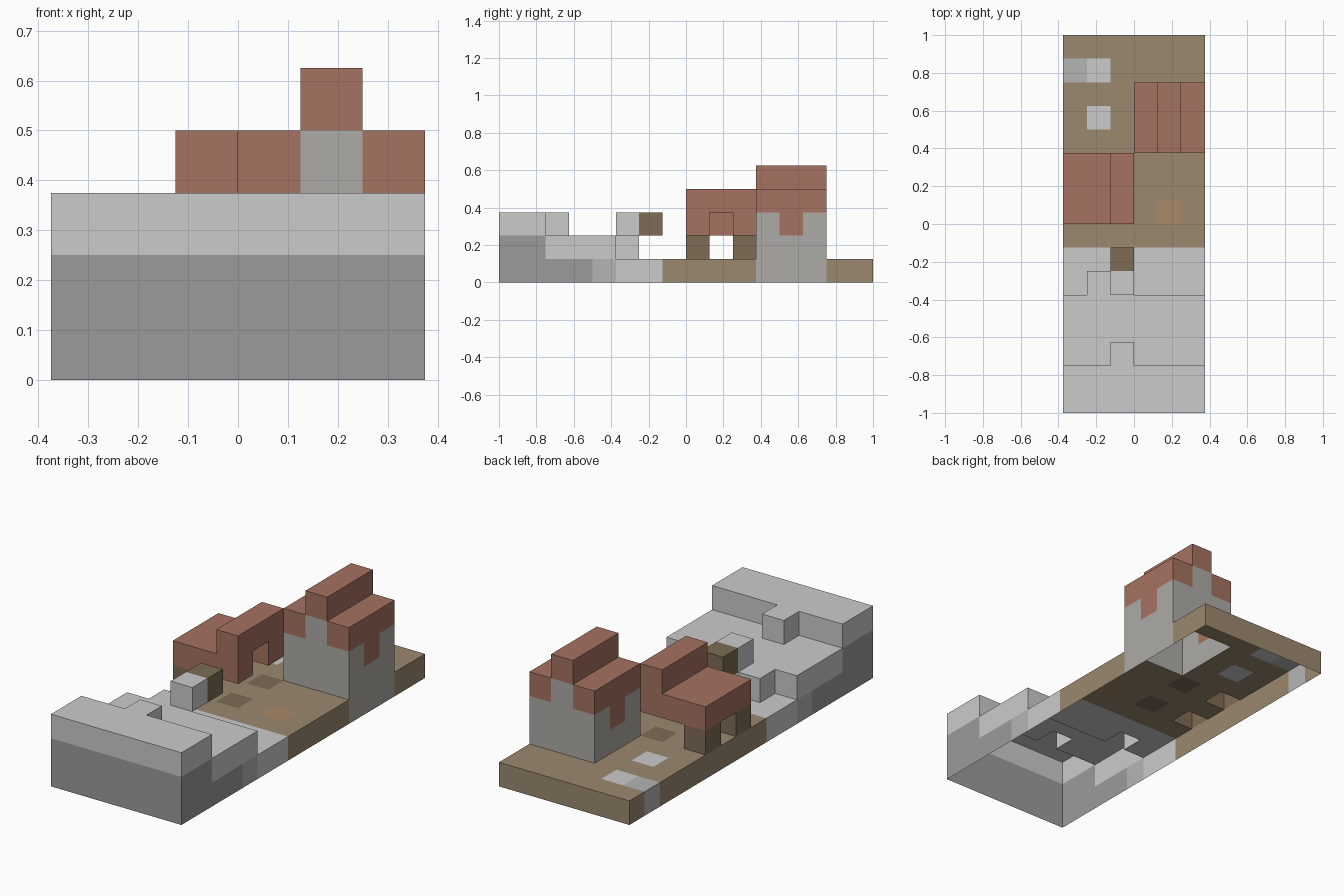
import bpy, bmesh
from mathutils import Vector

if "Cube" in bpy.data.objects:
    bpy.data.objects.remove(bpy.data.objects["Cube"])

U = 0.125                      # block size
ORIGIN = Vector((-0.375, -1.0, 0.0))
cells = {}                     # block position -> part name
colours = {}

RED, BROWN, TAN = (0.38, 0.17, 0.12, 1), (0.21, 0.15, 0.09, 1), (0.33, 0.25, 0.16, 1)
ORANGE, STONE = (0.40, 0.25, 0.14, 1), (0.42, 0.41, 0.38, 1)
DARK, MID, LIGHT = (0.33, 0.33, 0.33, 1), (0.46, 0.46, 0.46, 1), (0.55, 0.55, 0.55, 1)


def fill(name, colour, *boxes):
    """Claim blocks for a part; each box is x0,x1, y0,y1, z0,z1 in blocks."""
    colours[name] = colour
    for x0, x1, y0, y1, z0, z1 in boxes:
        for x in range(x0, x1):
            for y in range(y0, y1):
                for z in range(z0, z1):
                    cells[x, y, z] = name


# ground
fill("earth_floor", TAN, (0, 6, 7, 16, 0, 1))
fill("gravel_floor", LIGHT, (0, 6, 5, 7, 0, 1))
fill("gravel_edge", MID, (0, 6, 4, 5, 0, 1))
fill("light_paving", LIGHT, (1, 2, 14, 15, 0, 1), (1, 2, 12, 13, 0, 1))
fill("grey_paving", MID, (0, 1, 14, 15, 0, 1))
fill("clay_patch", ORANGE, (4, 5, 8, 9, 0, 1))
fill("brown_patches", BROWN, (2, 3, 8, 9, 0, 1), (2, 3, 10, 11, 0, 1))

# stepped stone hill at the front
fill("hill_base", DARK, (0, 6, 0, 4, 0, 1), (0, 6, 0, 2, 1, 2))
fill("hill_top", LIGHT, (0, 6, 0, 2, 2, 3), (0, 6, 2, 5, 1, 2),
     (2, 3, 2, 3, 2, 3), (1, 2, 5, 6, 1, 2))
fill("stone_head", LIGHT, (2, 3, 5, 6, 2, 3))
fill("wooden_beam", BROWN, (2, 3, 6, 7, 2, 3))

# open shelter on posts
fill("shelter_posts", BROWN, (0, 1, 8, 9, 1, 2), (0, 1, 10, 11, 1, 2))
fill("shelter_roof", RED, (0, 2, 8, 11, 2, 3), (2, 3, 8, 11, 3, 4),
     (2, 3, 8, 9, 2, 3), (2, 3, 10, 11, 2, 3))

# house with ridged roof
fill("house_walls", STONE, (3, 6, 11, 14, 0, 3), (4, 5, 11, 14, 3, 4))
fill("house_roof", RED, (4, 5, 11, 14, 4, 5),
     *[(x, x + 1, 11, 14, 3, 4) for x in (3, 5)],
     *[(x, x + 1, 12, 13, 2, 3) for x in (3, 5)])


def build(name):
    """Make the outer skin of one part, left open where it rests on the ground."""
    bm = bmesh.new()
    for cell in [c for c, n in cells.items() if n == name]:
        for axis in range(3):
            for sign in (-1, 1):
                nb = list(cell)
                nb[axis] += sign
                if tuple(nb) in cells or nb[2] < 0:
                    continue
                u, v = Vector(), Vector()
                u[(axis + 1) % 3] = 0.5
                v[(axis + 2) % 3] = 0.5
                n = Vector()
                n[axis] = 0.5 * sign
                mid = Vector(cell) + Vector((0.5, 0.5, 0.5)) + n
                ring = [mid - u - v, mid + u - v, mid + u + v, mid - u + v]
                bm.faces.new([bm.verts.new(ORIGIN + p * U) for p in ring[::sign]])
    bmesh.ops.remove_doubles(bm, verts=bm.verts[:], dist=1e-4)
    mesh = bpy.data.meshes.new(name)
    bm.to_mesh(mesh)
    bm.free()
    mat = bpy.data.materials.new(name)
    mat.diffuse_color = colours[name]
    mat.use_nodes = True
    mat.node_tree.nodes["Principled BSDF"].inputs["Base Color"].default_value = mat.diffuse_color
    mesh.materials.append(mat)
    bpy.context.collection.objects.link(bpy.data.objects.new(name, mesh))


for part in colours:
    build(part)
